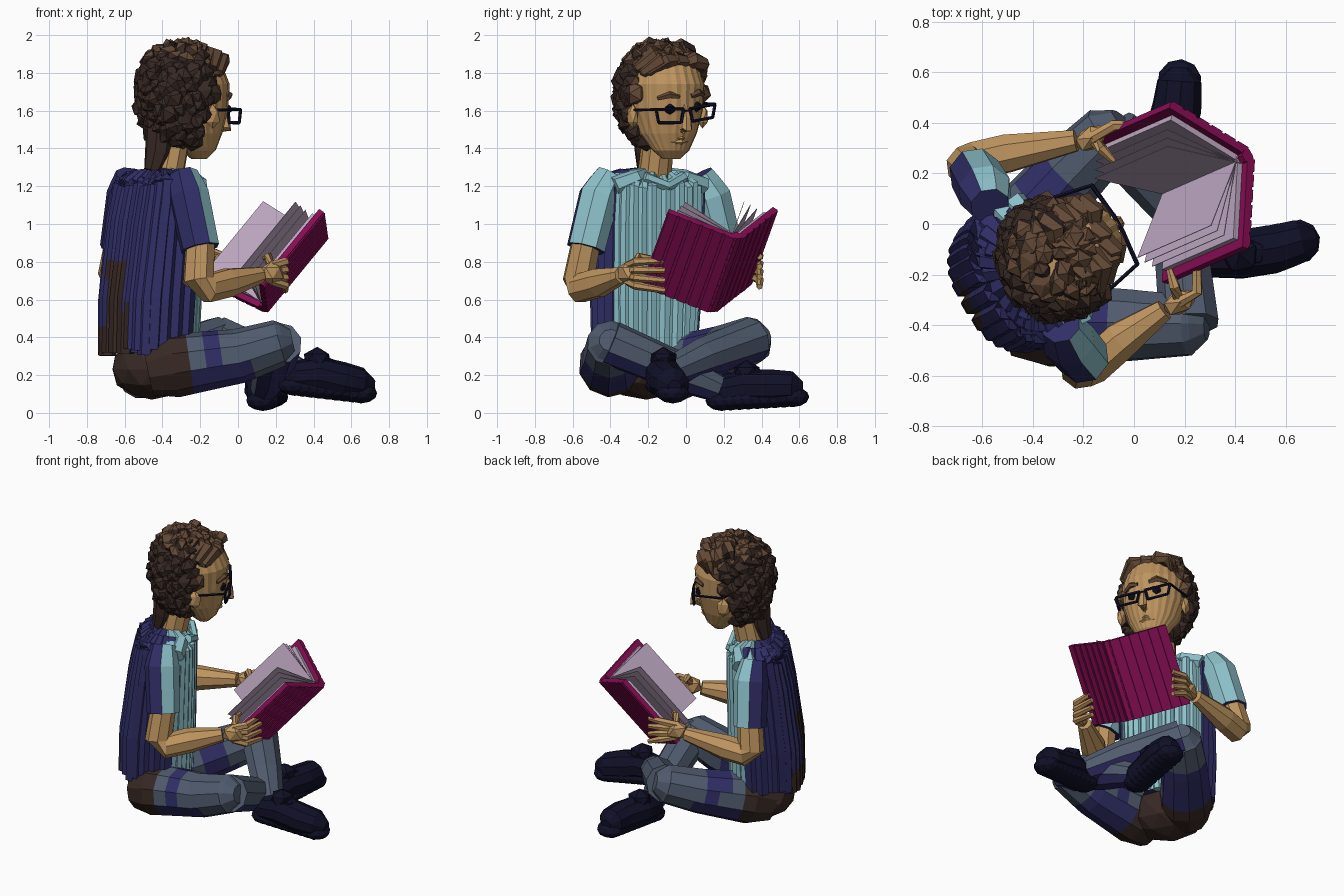
import bpy, bmesh, math, random
from mathutils import Vector as V, Matrix

random.seed(4)
cube = bpy.data.objects.get("Cube")
if cube:
    bpy.data.objects.remove(cube)

def material(name, *rgb):
    m = bpy.data.materials.new(name)
    m.use_nodes = True
    col = [((c / 255 + .055) / 1.055) ** 2.4 if c > 10 else c / 3294 for c in rgb] + [1]
    m.diffuse_color = col
    m.node_tree.nodes["Principled BSDF"].inputs["Base Color"].default_value = col
    return m

SKIN = material("skin", 190, 148, 95)
HAIR = material("hair brown", 98, 72, 54)
DARK = material("dark brown", 56, 41, 36)
CYAN = material("shirt blue", 142, 194, 204)
NAVY = material("vest navy", 48, 46, 102)
SLATE = material("trouser slate", 80, 91, 110)
SHOE = material("shoe navy", 16, 16, 40)
COVER = material("book magenta", 135, 13, 84)
PAGE = material("page lavender", 188, 166, 192)

# Body frame: the figure is turned 30 degrees from +x
FWD, LEFT = V((.866, .5, 0)), V((-.5, .866, 0))
TURN = Matrix.Rotation(math.radians(30), 4, 'Z')
BODY, HEAD = V((-.44, -.2, 0)), V((-.28, -.12, 0))

def at(origin, a, b, z):
    return origin + FWD * a + LEFT * b + V((0, 0, z))

def finish(bm, name, mats, rule=None):
    bmesh.ops.recalc_face_normals(bm, faces=bm.faces)
    for f in bm.faces:
        f.normal_update()
        if rule:
            f.material_index = rule(f.calc_center_median(), f.normal)
    me = bpy.data.meshes.new(name)
    bm.to_mesh(me)
    bm.free()
    for m in mats:
        me.materials.append(m)
    ob = bpy.data.objects.new(name, me)
    bpy.context.collection.objects.link(ob)

def loft(bm, rings):
    rows = [[bm.verts.new(p) for p in r] for r in rings]
    n = len(rows[0])
    for r, s in zip(rows, rows[1:]):
        for i in range(n):
            bm.faces.new((r[i], r[(i + 1) % n], s[(i + 1) % n], s[i]))
    bm.faces.new(rows[0])
    bm.faces.new(rows[-1])

def tube(bm, pts, radii, n=8, cuts=1):
    pts = [V(p) for p in pts]
    path, rad = [], []
    for i in range(len(pts) - 1):
        for k in range(cuts):
            t = k / cuts
            path.append(pts[i].lerp(pts[i + 1], t))
            rad.append(radii[i] * (1 - t) + radii[i + 1] * t)
    path.append(pts[-1])
    rad.append(radii[-1])
    rings = []
    for i, p in enumerate(path):
        d = (path[min(i + 1, len(path) - 1)] - path[max(i - 1, 0)]).normalized()
        side = d.cross(V((.37, -.21, .9)) if abs(d.z) < .7 else FWD).normalized()
        up = d.cross(side)
        rings.append([p + (side * math.cos(w) + up * math.sin(w)) * rad[i]
                      for w in (math.tau * k / n for k in range(n))])
    loft(bm, rings)

def ball(bm, pos, size, rot=TURN, sub=1):
    bmesh.ops.create_icosphere(bm, subdivisions=sub, radius=1,
        matrix=Matrix.Translation(pos) @ rot.to_4x4() @ Matrix.Diagonal((*size, 1)))

def single(name, mat, pts, radii, n=8):
    bm = bmesh.new()
    tube(bm, pts, radii, n)
    finish(bm, name, [mat])

def oval(origin, z, a, ra, rb, n=24, power=1, ridge=0):
    pts = []
    for k in range(n):
        c, s = math.cos(math.tau * k / n), math.sin(math.tau * k / n)
        r = 1 - ridge * (k % 2)
        pts.append(at(origin, a + math.copysign(abs(c) ** power, c) * ra * r,
                      math.copysign(abs(s) ** power, s) * rb * r, z))
    return pts

# Torso core, wrapped in upright cloth folds
TORSO = [(.32, -.03, .2, .24), (.6, -.02, .2, .25), (1, .01, .18, .26), (1.2, .03, .16, .26)]
bm = bmesh.new()
loft(bm, [oval(BODY, *r, power=.75) for r in TORSO] + [oval(BODY, 1.27, .04, .08, .13)])
finish(bm, "torso", [CYAN, NAVY], lambda c, n: int((c - BODY).dot(FWD) < .05))
vest, shirt = bmesh.new(), bmesh.new()
folds = 28
sides = [oval(BODY, *r, n=folds, power=.75) for r in TORSO]
for k in range(folds):
    front = math.cos(math.tau * k / folds) > .3
    path = [s[k] + V((0, 0, random.uniform(-.02, .02))) for s in sides]
    r = .03 if front else .047
    inner = at(BODY, .05, 0, 1.24).lerp(path[-1], .6)
    inner.z = 1.26
    tube(shirt if front else vest, path + [inner], [r, r * 1.1, r, r, r * .8], 6, 1 if front else 4)
def worn(c, n):
    strip = -.69 < c.x < -.59 and c.z < .8
    return int(c.y < -.12 and (strip or c.x < -.6 and c.z < .46))
for s in (-1, 1):
    for a, b, cloth in ((-.08, .19, vest), (-.02, .25, vest), (.05, .27, shirt), (.11, .27, shirt)):
        tube(cloth, [at(BODY, a, s * b, 1.2), at(BODY, a + .02, s * .15, 1.245),
                     at(BODY, max(a, -.05) * .5 + .03, s * .07, 1.27)], [.055, .045, .03], 6)
tube(shirt, [at(BODY, .17, -.12, 1.25), at(BODY, .2, 0, 1.2), at(BODY, .17, .12, 1.25)], [.03] * 3, 6)
finish(vest, "vest_folds", [NAVY, DARK], worn)
finish(shirt, "shirt_folds", [CYAN])

# Hips
bm = bmesh.new()
ball(bm, at(BODY, -.02, 0, .23), (.2, .26, .16), sub=2)
finish(bm, "hips", [DARK])

# Legs: thighs with worn colour bands, shins
LEGS = {
    "right": [(-.34, -.4, .25), (.0, -.4, .3), (.22, -.4, .37), (.18, -.02, .21), (.14, .17, .13)],
    "left": [(-.46, -.04, .24), (-.25, .2, .32), (-.09, .36, .39), (.16, .08, .29), (.34, -.12, .2)]}
for side, p in LEGS.items():
    start = V(p[0])
    axis = V(p[2]) - start
    def bands(c, n):
        t = (c - start).dot(axis) / axis.length_squared
        if t < .16:
            return 0
        low = n.z < -.2 and t < .7
        return 2 if low or .36 < t < .52 else 1
    bm = bmesh.new()
    back = start - axis.normalized() * .14
    tube(bm, [back, *p[:3], V(p[2]) + axis.normalized() * .07], [.13, .17, .145, .125, .06], 10, 4)
    finish(bm, side + "_thigh", [DARK, SLATE, NAVY], bands)
    bm = bmesh.new()
    tube(bm, p[2:], [.12, .105, .075], 9, 2)
    finish(bm, side + "_shin", [SLATE, NAVY], lambda c, n: int(n.z < -.35))

# Shoes with lumpy soles and laces
SHOES = {
    "right": [(.13, .14, .1), (.13, .19, .11), (.13, .32, .13), (.17, .46, .13), (.18, .565, .13), (.18, .62, .13)],
    "left": [(.24, -.13, .19), (.3, -.13, .19), (.42, -.12, .2), (.55, -.1, .17), (.65, -.07, .15), (.72, -.06, .14)]}
for side, p in SHOES.items():
    bm = bmesh.new()
    tube(bm, p, [.045, .085, .1, .1, .09, .035], 10, 2)
    for k in range(4):
        ball(bm, V(p[2]).lerp(V(p[3]), k / 3) + V((0, 0, .085 - k * .01)), (.06, .06, .035))
    ball(bm, V(p[2]) + V((0, 0, .08)), (.08, .08, .07))
    for k in range(9):
        ball(bm, V(p[1]).lerp(V(p[4]), k / 8) + V((0, 0, -.045)), (.088, .088, .055), sub=2)
    finish(bm, side + "_shoe", [SHOE])

# Arms: two-tone sleeves, bare forearms, hands with fingers
ARMS = {
    "right": ([(-.29, -.4, 1.26), (-.26, -.46, 1.15), (-.2, -.53, .87)],
              [(-.2, -.53, .9), (-.21, -.57, .7), (-.16, -.56, .66), (-.05, -.46, .69), (.12, -.34, .73)],
              [(.18, -.31, .74), (.25, -.27, .74), (.25, -.11, .73)], (.14, -.18, .82)),
    "left": ([(-.57, .07, 1.26), (-.59, .13, 1.15), (-.63, .2, .87)],
             [(-.63, .2, .9), (-.66, .23, .73), (-.63, .25, .7), (-.5, .28, .72), (-.23, .33, .76)],
             [(-.17, .34, .77), (-.08, .39, .77), (.01, .39, .75)], (-.08, .25, .84))}
for side, (sleeve, arm, hand, thumb) in ARMS.items():
    bm = bmesh.new()
    tube(bm, sleeve, [.08, .11, .105], 8, 2)
    finish(bm, side + "_sleeve", [CYAN, NAVY], lambda c, n: int(n.dot(FWD) < .25))
    single(side + "_arm", SKIN, arm, [.08, .085, .08, .08, .045])
    bm = bmesh.new()
    ball(bm, V(hand[0]), (.075, .05, .065))
    for k in range(4):
        lift = V((0, 0, .055 - k * .038))
        tube(bm, [V(h) + lift * s for h, s in zip(hand, (.7, 1.1, 1.4))], [.024, .023, .016], 6)
    tube(bm, [hand[0], V(hand[0]).lerp(V(thumb), .5) + V((0, 0, .05)), thumb], [.025, .022, .013], 6)
    finish(bm, side + "_hand", [SKIN])

# Open book: two ribbed boards, a spine, page blocks and loose leaves
low, rise = V((.13, .13, .55)), V((.32, .14, .39))
cover, pages = bmesh.new(), bmesh.new()

def slab(bm, corner, u, v, n0, n1):
    loft(bm, [[corner + n, corner + u + n, corner + u + v + n, corner + v + n] for n in (n0, n1)])

for s, span in ((-1, V((-.02, -.36, .14))), (1, V((-.31, .19, .15)))):
    n = (rise.cross(span) * s).normalized()
    slab(cover, low, rise, span, n * 0, n * -.03)
    for k in range(6):
        slab(cover, low + span * (k + .1) / 6, rise, span * .13, n * -.025, n * -.037)
    slab(pages, low + rise * .06, rise * .88, span * .9, n * .001, n * .025)
    for k in range(1, 4):
        leaf = (span + n * .045 * k).normalized() * span.length * .9
        slab(pages, low + rise * .04 + n * .025, rise * (.88 + .01 * k), leaf, n * 0, n * .003)
tube(cover, [low, low + rise], [.028, .028], 6)
finish(cover, "book_cover", [COVER])
finish(pages, "book_pages", [PAGE])

# Neck and head, with vertical facets
single("neck", SKIN, [(-.38, -.17, 1.24), (-.33, -.14, 1.5)], [.09, .085], 10)
single("nape_hair", DARK, [(-.45, -.21, 1.28), (-.42, -.2, 1.38), (-.4, -.19, 1.55)], [.05, .075, .09], 8)
SKULL = [(1.345, .085, .04, .05), (1.39, .08, .09, .1), (1.48, .04, .165, .155), (1.6, .015, .22, .195),
         (1.74, .01, .235, .205), (1.87, 0, .19, .17), (1.93, -.02, .1, .09)]
bm = bmesh.new()
loft(bm, [oval(HEAD, *r, n=48, ridge=.025) for r in SKULL])
tube(bm, [at(HEAD, .225, 0, 1.63), at(HEAD, .245, 0, 1.56), at(HEAD, .25, 0, 1.51), at(HEAD, .19, 0, 1.49)],
     [.015, .025, .032, .02], 6)
for s in (-1, 1):
    ball(bm, at(HEAD, .045, s * .213, 1.57), (.045, .028, .065))
for z in (1.435, 1.455):
    tube(bm, [at(HEAD, .16, -.06, z), at(HEAD, .19, 0, z), at(HEAD, .16, .06, z)], [.008, .014, .008], 5)
finish(bm, "head", [SKIN])

# Eyebrows, eyes and glasses, slightly rolled with the head
brows, specs = bmesh.new(), bmesh.new()
roll = lambda a, b, z: at(HEAD, a, b, z + b * .08)
for s in (-1, 1):
    tube(brows, [roll(.23, s * .035, 1.675), roll(.22, s * .085, 1.69), roll(.18, s * .14, 1.675)], [.014, .02, .012], 5)
    ball(specs, roll(.21, s * .08, 1.615), (.024, .034, .03))
    frame = [roll(.25, s * .02, 1.61), roll(.235, s * .18, 1.62),
             roll(.235, s * .165, 1.55), roll(.25, s * .035, 1.54)]
    for i in range(4):
        tube(specs, [frame[i], frame[(i + 1) % 4]], [.009, .009], 5)
    tube(specs, [frame[1], roll(.05, s * .22, 1.62)], [.008, .008], 5)
tube(specs, [roll(.25, -.03, 1.6), roll(.25, .03, 1.6)], [.008, .008], 5)
finish(brows, "eyebrows", [HAIR])
finish(specs, "glasses_and_eyes", [SHOE])

# Curly hair: scattered locks over the scalp, then a swept fringe of short curls
bm = bmesh.new()
count = 210
for k in range(count):
    h = 1 - 2 * (k + .5) / count
    w = k * 2.39996
    flat = (1 - h * h) ** .4
    a, b, z = -.03 + .2 * flat * math.cos(w), .215 * flat * math.sin(w), 1.68 + .255 * h
    if z < (1.79 if a > .05 else 1.64 if a > -.01 else 1.43):
        continue
    tilt = TURN @ Matrix.Rotation(random.uniform(-1, 1), 4, 'X') @ Matrix.Rotation(random.uniform(-1, 1), 4, 'Z')
    ball(bm, at(HEAD, a, b, z), [random.uniform(.035, .07) for _ in range(3)], tilt)
for k in range(6):
    a = .175 - k * .035
    z = 1.82 + k * .014
    for j in range(3):
        jit = V([random.uniform(-.015, .015) for _ in range(3)])
        b = -.15 + j * .1
        tube(bm, [at(HEAD, a - .03 - (b < 0) * .02, b - .03, z - .03 + j * .02) + jit, at(HEAD, a + .01, b + .05, z + .04) + jit,
                  at(HEAD, a, b + .1, z + .035 - j * .01) + jit, at(HEAD, a - .04, b + .13, z - .04) + jit],
             [.025, .045, .042, .02], 6)
finish(bm, "hair", [HAIR, DARK],
       lambda c, n: int((c - HEAD).dot(FWD) < .06 and (c.z < 1.88 or n.z < .55)))
